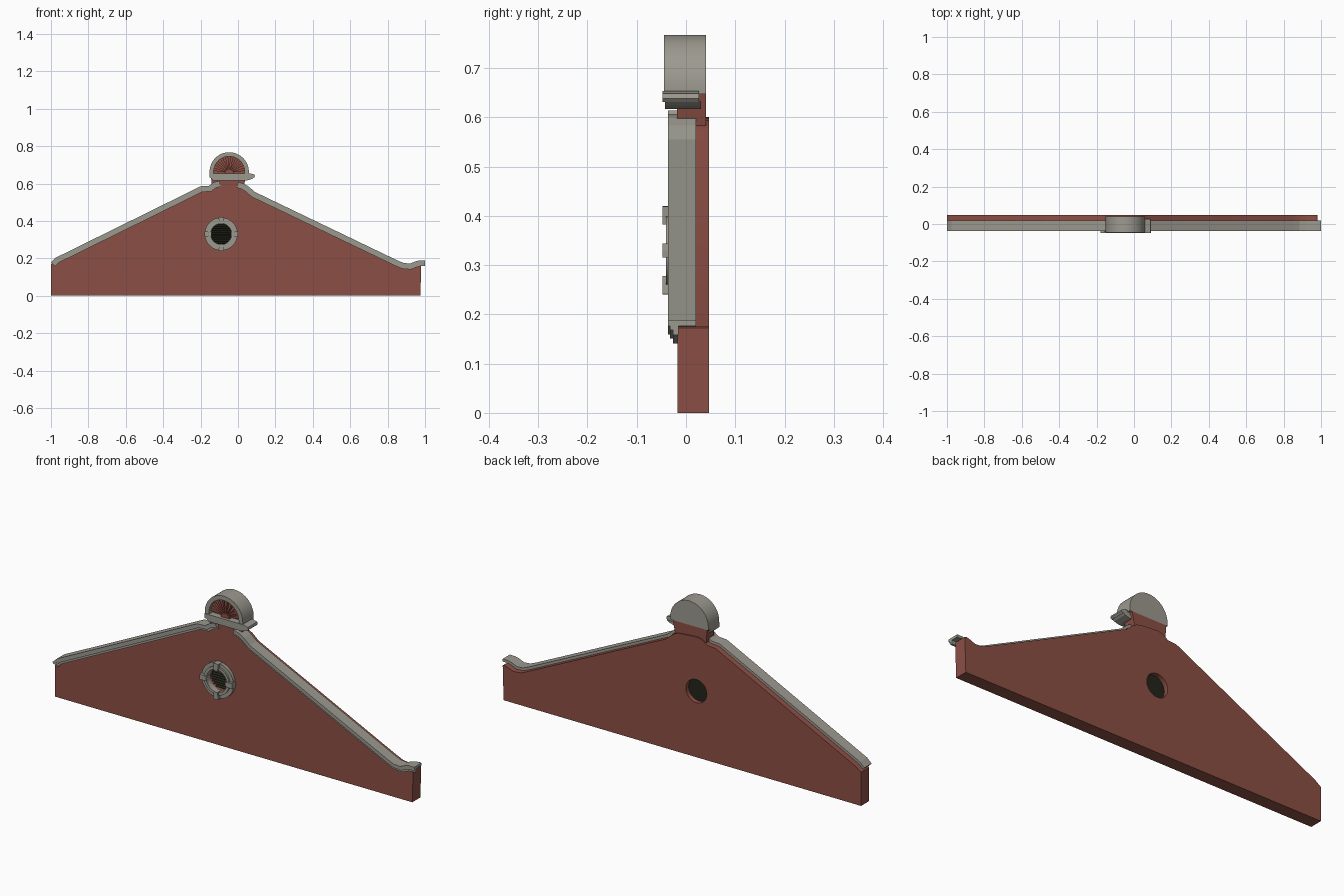
import bpy, bmesh, math
from mathutils import Vector

cube = bpy.data.objects.get("Cube")
if cube:
    bpy.data.objects.remove(cube, do_unlink=True)


def material(name, rgb):
    m = bpy.data.materials.new(name)
    m.use_nodes = True
    m.diffuse_color = (*rgb, 1)
    m.node_tree.nodes["Principled BSDF"].inputs["Base Color"].default_value = (*rgb, 1)
    return m


BRICK = material("red brick", (0.26, 0.078, 0.058))
STONE = material("grey stone", (0.33, 0.32, 0.275))
DARK = material("dark louvre", (0.017, 0.017, 0.011))


def finish(name, bm, mat):
    bmesh.ops.recalc_face_normals(bm, faces=bm.faces)
    mesh = bpy.data.meshes.new(name)
    bm.to_mesh(mesh)
    bm.free()
    mesh.materials.append(mat)
    ob = bpy.data.objects.new(name, mesh)
    bpy.context.collection.objects.link(ob)
    return ob


def prism(name, pts, y0, y1, mat):
    """Extrude an x-z outline from y0 to y1."""
    bm = bmesh.new()
    face = bm.faces.new([bm.verts.new((x, y0, z)) for x, z in pts])
    ext = bmesh.ops.extrude_face_region(bm, geom=[face])
    moved = [v for v in ext["geom"] if isinstance(v, bmesh.types.BMVert)]
    bmesh.ops.translate(bm, verts=moved, vec=(0, y1 - y0, 0))
    return finish(name, bm, mat)


def strip(name, a, b, y0, y1, mat, closed=False):
    """Sweep a rectangular section between two x-z lines."""
    bm = bmesh.new()
    rows = [[bm.verts.new((p[0], y, p[1])) for p, y in ((p, y0), (q, y0), (q, y1), (p, y1))]
            for p, q in zip(a, b)]
    n = len(rows)
    for i in range(n if closed else n - 1):
        r, s = rows[i], rows[(i + 1) % n]
        for k in range(4):
            m = (k + 1) % 4
            bm.faces.new((r[k], r[m], s[m], s[k]))
    if not closed:
        bm.faces.new(rows[0])
        bm.faces.new(rows[-1])
    return finish(name, bm, mat)


def arc(cx, cz, r, a0, a1, n):
    return [(cx + r * math.cos(math.radians(a0 + (a1 - a0) * i / n)),
             cz + r * math.sin(math.radians(a0 + (a1 - a0) * i / n))) for i in range(n + 1)]


def offset(path, d):
    """Shift a line sideways by d, mitred at its corners."""
    pts = [Vector(p) for p in path]
    out = []
    for i, p in enumerate(pts):
        t0 = (p - pts[i - 1]).normalized() if i else None
        t1 = (pts[i + 1] - p).normalized() if i < len(pts) - 1 else t0
        t0 = t0 or t1
        t = (t0 + t1).normalized()
        k = d / max(t.dot(t0), 0.5)
        out.append((p.x - t.y * k, p.y + t.x * k))
    return out


# Top lines of the two raking cornices
LEFT = [(-1, 0.18), (-0.975, 0.203), (-0.2, 0.585), (-0.155, 0.588), (-0.13, 0.606), (-0.1, 0.614)]
RIGHT = [(0.0, 0.607), (0.03, 0.6), (0.058, 0.583), (0.09, 0.555), (0.85, 0.19), (0.885, 0.175),
         (0.92, 0.172), (0.95, 0.184), (0.97, 0.189), (1, 0.189)]

# Gable wall
outline = [(-1, 0), (-1, 0.168)] + offset(LEFT, -0.014)[1:] + offset(RIGHT, -0.014)[:-1]
wall = prism("gable_wall", outline + [(0.98, 0.172), (0.975, 0)], -0.017, 0.047, BRICK)

# Round opening through the wall
WX, WZ = -0.09, 0.33
cutter = prism("opening_cutter", arc(WX, WZ, 0.058, 0, 360, 24)[:-1], -0.2, 0.2, BRICK)
cutter.hide_render = True
cut = wall.modifiers.new("opening", "BOOLEAN")
cut.operation, cut.solver, cut.object = "DIFFERENCE", "EXACT", cutter
bpy.context.view_layer.objects.active = wall
bpy.ops.object.modifier_apply(modifier=cut.name)
bpy.data.objects.remove(cutter, do_unlink=True)

# Cornice: stacked mouldings, only the top one runs over the wall
for side, path in (("right", LEFT), ("left", RIGHT)):
    for part, top, low, front, back in (("cap", 0, -0.013, -0.037, 0.02),
                                        ("middle", -0.013, -0.021, -0.032, -0.015),
                                        ("lower", -0.021, -0.031, -0.026, -0.015)):
        strip(f"{side}_cornice_{part}", offset(path, top), offset(path, low), front, back, STONE)

# Louvre behind the opening
prism("louvre_back", arc(WX, WZ, 0.058, 0, 360, 24)[:-1], 0.01, 0.025, DARK)
for i in range(-4, 5):
    z = i * 0.0115
    w = math.sqrt(0.056 ** 2 - z * z)
    slat = prism(f"louvre_slat_{i + 5}", [(-w, -0.001), (w, -0.001), (w, 0.001), (-w, 0.001)],
                 -0.007, 0.007, DARK)
    slat.location = (WX, 0.005, WZ + z)
    slat.rotation_euler.x = math.radians(35)

# Stepped stone surround with four keystones
rounds = [wall]
for part, r0, r1, front in (("outer", 0.068, 0.088, -0.033), ("inner", 0.056, 0.07, -0.041)):
    rounds.append(strip(f"window_ring_{part}", arc(WX, WZ, r0, 0, 360, 32)[:-1],
                        arc(WX, WZ, r1, 0, 360, 32)[:-1], front, -0.012, STONE, True))
for i in range(4):
    a = 90 * i
    strip(f"window_keystone_{i + 1}", arc(WX, WZ, 0.053, a - 11, a + 11, 2),
          arc(WX, WZ, 0.09, a - 9, a + 9, 2), -0.048, -0.012, STONE)

# Neck carrying the crown
prism("crown_neck", [(-0.14, 0.58), (0.03, 0.58), (0.045, 0.648), (-0.145, 0.648)], -0.018, 0.041, BRICK)

# Ledge under the crown
prism("ledge_lower", [(-0.135, 0.617), (0.05, 0.617), (0.075, 0.624), (0.085, 0.632), (-0.148, 0.632)],
      -0.043, 0.03, STONE)
prism("ledge_upper", [(-0.152, 0.631), (0.085, 0.631), (0.091, 0.638), (0.088, 0.648), (0.065, 0.654),
                      (-0.152, 0.654)], -0.048, 0.026, STONE)

# Semicircular crown: stone arch, closed back and brick fan
CX, CZ = -0.047, 0.662
FOOT = 0.647
outer = [(CX + 0.105, FOOT)] + arc(CX, CZ, 0.105, 0, 180, 32) + [(CX - 0.105, FOOT)]
inner = [(CX + 0.083, FOOT)] + arc(CX, CZ, 0.083, 0, 180, 32) + [(CX - 0.083, FOOT)]
rounds.append(strip("crown_arch", inner, outer, -0.045, 0.03, STONE))
rounds.append(prism("crown_back", outer, 0.025, 0.041, STONE))
prism("fan_panel", inner, -0.015, 0.026, BRICK)
prism("fan_hub", arc(CX, CZ - 0.01, 0.024, 0, 180, 10), -0.034, -0.01, BRICK)
for i in range(9):
    a = 10 + 20 * i
    strip(f"fan_blade_{i + 1}", arc(CX, CZ - 0.004, 0.015, a - 6, a + 6, 2),
          arc(CX, CZ, 0.084, a - 6, a + 6, 2), -0.03, -0.01, BRICK)

# Smooth the round parts, keep their edges sharp
bpy.ops.object.select_all(action="DESELECT")
for ob in rounds:
    ob.select_set(True)
bpy.context.view_layer.objects.active = rounds[0]
bpy.ops.object.shade_smooth_by_angle(angle=math.radians(25))
bpy.ops.object.select_all(action="DESELECT")
